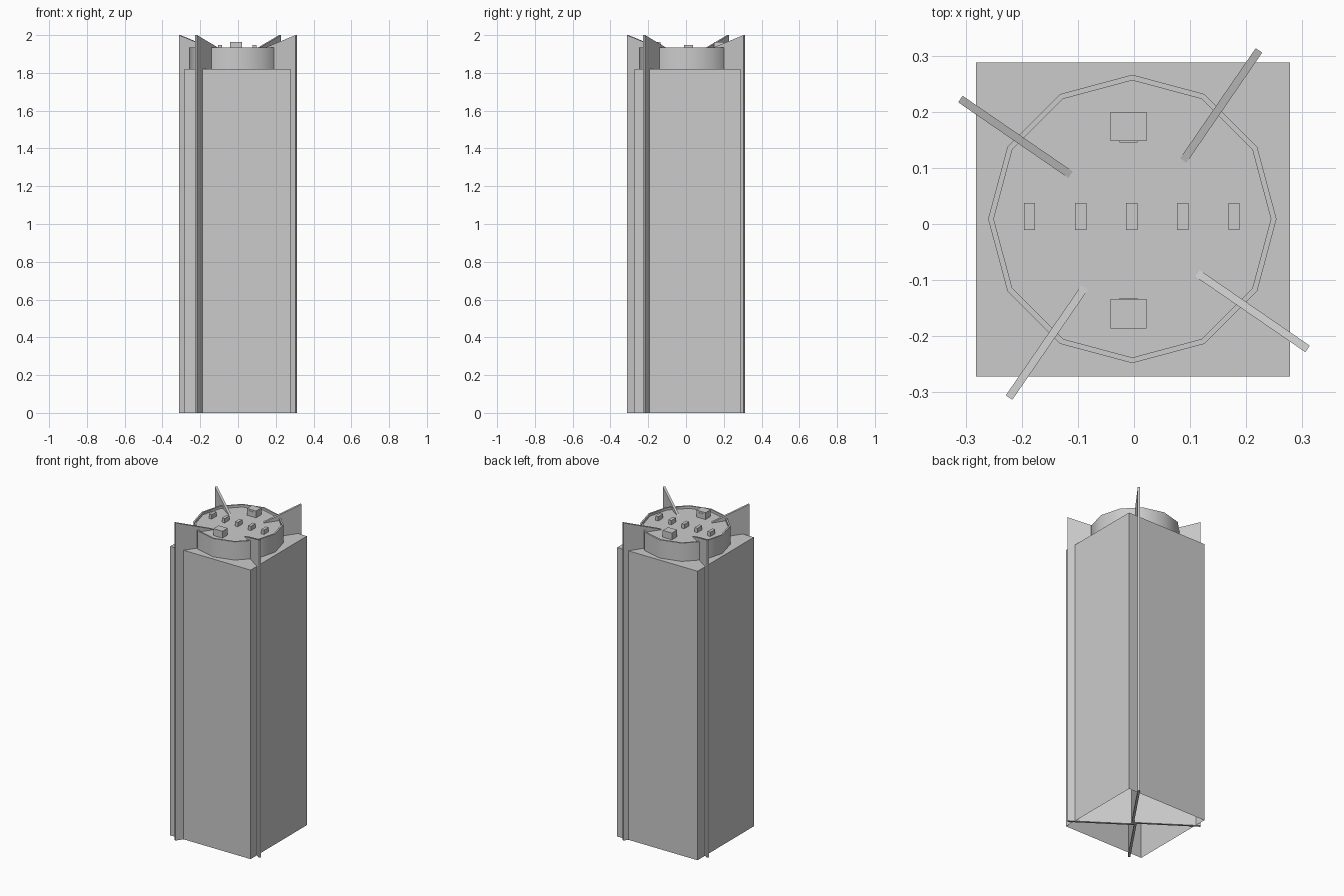
import bpy, bmesh, math
from mathutils import Matrix, Vector

if "Cube" in bpy.data.objects:
    bpy.data.objects.remove(bpy.data.objects["Cube"])


def finish(name, bm, recalc=True):
    if recalc:
        bmesh.ops.recalc_face_normals(bm, faces=bm.faces)
    mesh = bpy.data.meshes.new(name)
    bm.to_mesh(mesh)
    bm.free()
    ob = bpy.data.objects.new(name, mesh)
    bpy.context.collection.objects.link(ob)
    return ob


def box(name, centre, size, open_bottom=False):
    bm = bmesh.new()
    bmesh.ops.create_cube(bm, size=1.0)
    bmesh.ops.scale(bm, vec=size, verts=bm.verts)
    bmesh.ops.translate(bm, vec=centre, verts=bm.verts)
    if open_bottom:
        low = [f for f in bm.faces if f.normal.z < -0.9]
        bmesh.ops.delete(bm, geom=low, context='FACES_ONLY')
    return finish(name, bm, recalc=False)


# Square shaft: open underneath
CX, CY = -0.003, 0.009
box("shaft", (-0.002, 0.008, 0.91), (0.56, 0.56, 1.82), open_bottom=True)

# Twelve-sided head with a thin raised rim around a sunken floor
SIDES, FLOOR = 12, 1.92
bm = bmesh.new()
rings = []
for r, z in [(0.257, 1.82), (0.257, 1.935), (0.247, 1.935), (0.247, FLOOR)]:
    rings.append([bm.verts.new((CX + r * math.cos(math.tau * i / SIDES),
                                CY + r * math.sin(math.tau * i / SIDES), z))
                  for i in range(SIDES)])
for a, b in zip(rings, rings[1:]):
    for i in range(SIDES):
        j = (i + 1) % SIDES
        bm.faces.new((a[i], a[j], b[j], b[i]))
bm.faces.new(rings[-1])
head = finish("round_head", bm, recalc=False)
bpy.context.view_layer.objects.active = head
head.select_set(True)
bpy.ops.object.shade_smooth_by_angle(angle=math.radians(40))
head.select_set(False)

# Four full-height fins meeting at the middle, tops sloping up outwards
angle, offset, reach, thick = math.radians(55.5), 0.0083, 0.381, 0.014
profile = [(0.0, 0.0), (reach, 0.0), (reach, 2.0), (0.0, 1.872)]
for k in range(4):
    bm = bmesh.new()
    face = bm.faces.new([bm.verts.new((u, -offset - thick / 2, z)) for u, z in profile])
    ext = bmesh.ops.extrude_face_region(bm, geom=[face])
    moved = [v for v in ext["geom"] if isinstance(v, bmesh.types.BMVert)]
    bmesh.ops.translate(bm, vec=Vector((0, thick, 0)), verts=moved)
    bmesh.ops.transform(bm, verts=bm.verts,
                        matrix=Matrix.Rotation(angle + k * math.pi / 2, 4, 'Z'))
    finish(f"fin_{k + 1}", bm)

# Row of five small studs
for i in range(5):
    box(f"small_stud_{i + 1}", (-0.004 + 0.091 * (i - 2), 0.013, 1.931),
        (0.02, 0.048, 0.032))

# Two larger blocks, each with a small plate on the inward face
for name, s in (("back", 1), ("front", -1)):
    box(f"{name}_block", (-0.01, 0.007 + s * 0.167, 1.938), (0.064, 0.052, 0.05))
    box(f"{name}_block_plate", (-0.01, 0.007 + s * 0.14, 1.94), (0.032, 0.003, 0.025))
